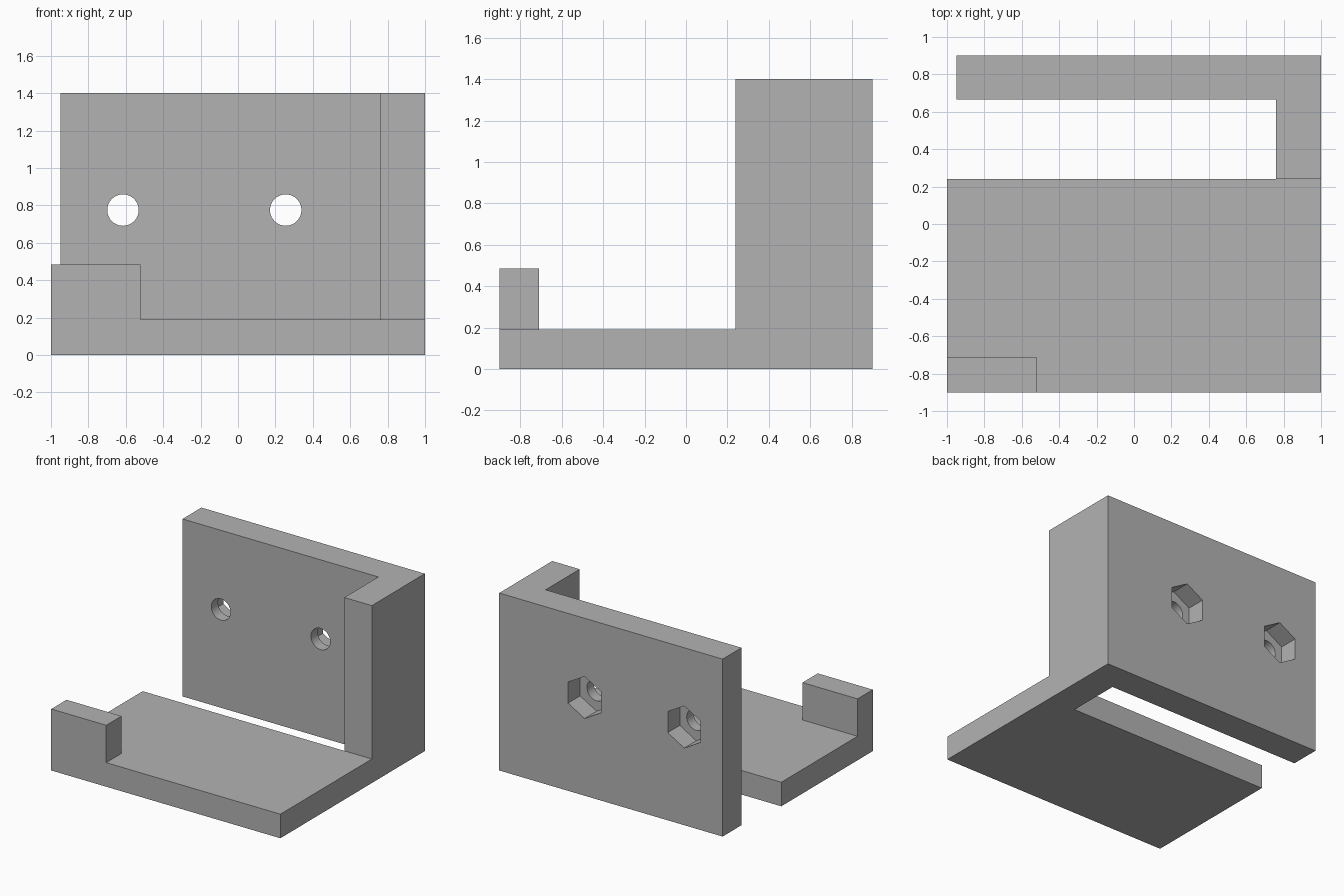
import bpy, bmesh, math
from mathutils import Vector

cube = bpy.data.objects.get("Cube")
if cube:
    bpy.data.objects.remove(cube, do_unlink=True)

grey = bpy.data.materials.new("plain_grey")
grey.use_nodes = True
grey.diffuse_color = (0.45, 0.45, 0.45, 1)
grey.node_tree.nodes["Principled BSDF"].inputs["Base Color"].default_value = (0.45, 0.45, 0.45, 1)


def prism(name, outline, start, end, along_y=False):
    """Extrude a flat outline along z (plan view) or along y (front view)."""
    def place(p, t):
        return (p[0], t, p[1]) if along_y else (p[0], p[1], t)
    bm = bmesh.new()
    face = bm.faces.new([bm.verts.new(place(p, start)) for p in outline])
    solid = bmesh.ops.extrude_face_region(bm, geom=[face])
    moved = [g for g in solid["geom"] if isinstance(g, bmesh.types.BMVert)]
    bmesh.ops.translate(bm, verts=moved, vec=Vector(place((0, 0), end - start)))
    bmesh.ops.recalc_face_normals(bm, faces=bm.faces)
    mesh = bpy.data.meshes.new(name)
    bm.to_mesh(mesh)
    bm.free()
    mesh.materials.append(grey)
    obj = bpy.data.objects.new(name, mesh)
    bpy.context.collection.objects.link(obj)
    return obj


def ring(cx, cz, radius, sides):
    """Regular polygon with one corner pointing up."""
    angles = [math.pi / 2 + 2 * math.pi * i / sides for i in range(sides)]
    return [(cx + radius * math.cos(a), cz + radius * math.sin(a)) for a in angles]


def combine(target, tool, operation):
    """Apply a boolean and discard the tool."""
    mod = target.modifiers.new(operation.lower(), "BOOLEAN")
    mod.operation, mod.solver, mod.object = operation, "EXACT", tool
    bpy.context.view_layer.update()
    graph = bpy.context.evaluated_depsgraph_get()
    mesh = bpy.data.meshes.new_from_object(target.evaluated_get(graph))
    target.modifiers.clear()
    target.data = mesh
    bpy.data.objects.remove(tool, do_unlink=True)


# Shared plan dimensions
left, right, front, back = -1.0, 1.0, -0.9, 0.9
wall_left, side_inner = -0.95, 0.76
floor_back, wall_front = 0.24, 0.665

# Floor, joined to the back wall through the side wall's foot
bracket = prism("bracket", [
    (left, front), (right, front), (right, back), (wall_left, back),
    (wall_left, wall_front), (side_inner, wall_front),
    (side_inner, floor_back), (left, floor_back)], 0, 0.19)

# Back wall and side wall as one upright corner
walls = prism("upright_walls", [
    (right, floor_back), (right, back), (wall_left, back),
    (wall_left, wall_front), (side_inner, wall_front), (side_inner, floor_back)], 0, 1.4)
combine(bracket, walls, "UNION")

# Small stop block on the front corner
stop = prism("corner_stop", [
    (left, front), (-0.52, front), (-0.52, -0.71), (left, -0.71)], 0, 0.485)
combine(bracket, stop, "UNION")

# Screw holes with hexagonal nut pockets behind
for x in (-0.615, 0.255):
    combine(bracket, prism("bore", ring(x, 0.775, 0.084, 40), 0.5, 1.1, True), "DIFFERENCE")
    combine(bracket, prism("nut_pocket", ring(x, 0.775, 0.166, 6), 0.75, 1.1, True), "DIFFERENCE")

# Merge coplanar faces and shade the bores smoothly
bm = bmesh.new()
bm.from_mesh(bracket.data)
bmesh.ops.remove_doubles(bm, verts=bm.verts, dist=0.0001)
bmesh.ops.dissolve_limit(bm, angle_limit=0.01, verts=bm.verts, edges=bm.edges)
bm.to_mesh(bracket.data)
bm.free()
bpy.ops.object.select_all(action="DESELECT")
bracket.select_set(True)
bpy.context.view_layer.objects.active = bracket
bpy.ops.object.shade_smooth_by_angle(angle=math.radians(30))
